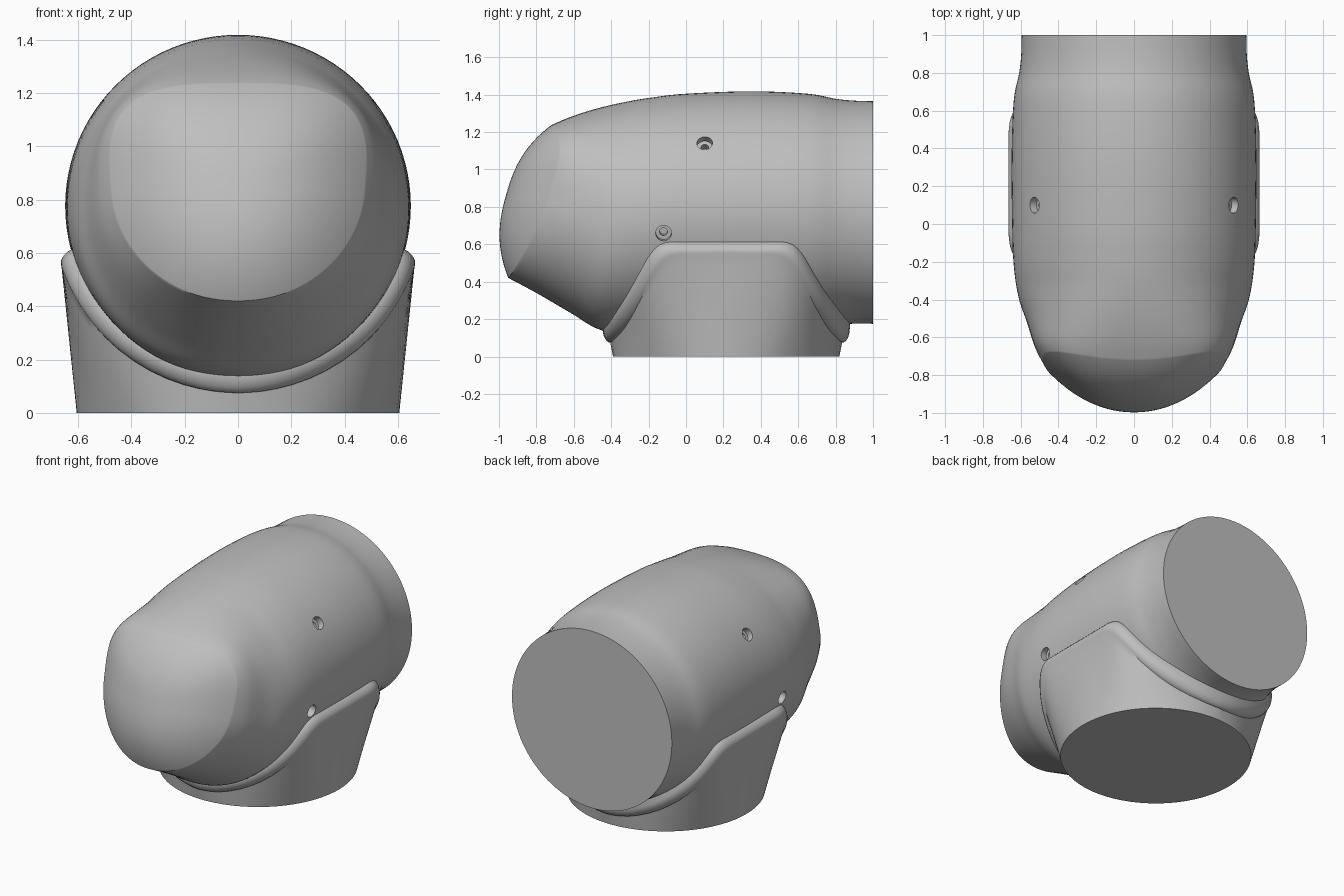
import bpy, bmesh, math
from mathutils import Vector

cube = bpy.data.objects.get("Cube")
if cube:
    bpy.data.objects.remove(cube, do_unlink=True)

SEG = 96
AXIS_Z = 0.775   # height of the tube axis
BASE_Y = 0.215   # centre of the round foot

grey = bpy.data.materials.new("plain_grey")
grey.use_nodes = True
grey.diffuse_color = (0.52, 0.52, 0.52, 1)
grey.node_tree.nodes["Principled BSDF"].inputs["Base Color"].default_value = grey.diffuse_color


def spline(points, u):
    """Smooth curve through rows of numbers, u from 0 to 1."""
    last = len(points) - 1
    i = min(int(u * last), last - 1)
    t = u * last - i
    rows = [points[max(0, min(last, i + k))] for k in (-1, 0, 1, 2)]
    return [0.5 * (2 * b + (c - a) * t + (2 * a - 5 * b + 4 * c - d) * t ** 2
                   + (3 * b - a - 3 * c + d) * t ** 3) for a, b, c, d in zip(*rows)]


def loft(name, rings, close_start, close_end):
    bm = bmesh.new()
    loops = [[bm.verts.new(p) for p in ring] for ring in rings]
    for a, b in zip(loops, loops[1:]):
        for i in range(SEG):
            j = (i + 1) % SEG
            bm.faces.new((a[i], a[j], b[j], b[i]))
    if close_start:
        bm.faces.new(loops[0][::-1])
    if close_end:
        bm.faces.new(loops[-1])
    bmesh.ops.recalc_face_normals(bm, faces=bm.faces)
    mesh = bpy.data.meshes.new(name)
    bm.to_mesh(mesh)
    bm.free()
    mesh.materials.append(grey)
    obj = bpy.data.objects.new(name, mesh)
    bpy.context.collection.objects.link(obj)
    return obj


def activate(obj):
    bpy.ops.object.select_all(action='DESELECT')
    obj.select_set(True)
    bpy.context.view_layer.objects.active = obj


def smooth(obj):
    activate(obj)
    bpy.ops.object.shade_smooth_by_angle(angle=math.radians(35))


# Main body sections: bottom y, z, top y, z, half width, top squareness, side sweep
sections = [
    (1.0, .175, 1.0, 1.365, .595, 2, 0),
    (.9, .176, .9, 1.368, .597, 2, 0),
    (.8, .165, .8, 1.378, .608, 2, 0),
    (.65, .14, .65, 1.405, .637, 2, 0),
    (.35, .135, .35, 1.418, .648, 2, 0),
    (0, .135, 0, 1.405, .645, 2, 0),
    (-.25, .135, -.18, 1.385, .637, 2, 0),
    (-.45, .14, -.32, 1.362, .612, 2.05, 0),
    (-.62, .235, -.48, 1.325, .567, 2.3, .03),
    (-.8, .34, -.62, 1.28, .525, 2.7, .06),
    (-.95, .42, -.72, 1.237, .475, 3.2, .09),
]


def body_ring(row, scale=1.0, bulge=0.0):
    yb, zb, yt, zt, w, n, sweep = row
    low, high = Vector((0, yb, zb)), Vector((0, yt, zt))
    mid, half = (low + high) / 2, (high - low) / 2
    normal = Vector((0, -half.z, half.y)).normalized()
    ring = []
    for i in range(SEG):
        a = math.tau * i / SEG
        c, s = math.cos(a), math.sin(a)
        p = 2 / (n if s > 0 else 2.1 if n > 2.1 else n)
        t = math.copysign(abs(s) ** p, s)
        x = math.copysign(abs(c) ** p, c) * (1 + .06 * (n - 2) * t)
        pos = mid + half * t * scale + normal * bulge
        ring.append((x * w * scale, pos.y + sweep * (x * scale) ** 2, pos.z))
    return ring


rings = [body_ring(spline(sections, k / 60)) for k in range(61)]
# Domed front face
for k in range(1, 21):
    s = math.cos(k / 20 * math.pi / 2 * .985)
    rings.append(body_ring(sections[-1], s, .132 * (1 - s ** 2.5)))
body = loft("main_body", rings, True, True)


# Countersunk screw holes, two on each side
def cut(location, direction, radius, depth):
    bpy.ops.mesh.primitive_cylinder_add(vertices=32, radius=radius, depth=depth,
                                        location=location)
    tool = bpy.context.object
    tool.rotation_euler = direction.to_track_quat('Z', 'Y').to_euler()
    tool.data.materials.append(grey)
    tool.hide_render = True
    activate(body)
    mod = body.modifiers.new("hole", 'BOOLEAN')
    mod.operation, mod.solver, mod.object = 'DIFFERENCE', 'EXACT', tool
    bpy.ops.object.modifier_apply(modifier=mod.name)
    bpy.data.objects.remove(tool, do_unlink=True)


for side in (1, -1):
    for y, z in ((.1, 1.14), (-.12, .66)):
        rise = z - AXIS_Z
        out = Vector((side * math.sqrt(.64 ** 2 - rise ** 2), 0, rise))
        surface = Vector((0, y, AXIS_Z)) + out
        cut(surface, out, .042, .08)
        cut(surface, out, .021, .16)
smooth(body)

# Saddle foot: contours given as (distance along tube, degrees round the tube)
rim_top = [(0, 75.5), (.2, 75.5), (.33, 75), (.4, 70), (.46, 60), (.52, 48),
           (.6, 30), (.65, 12), (.66, 0)]
rim_low = [(0, 71), (.18, 71), (.28, 70.5), (.35, 66), (.41, 57), (.47, 45),
           (.54, 28), (.6, 12), (.62, 0)]


def saddle_ring(radius, blend):
    ring = []
    for i in range(SEG):
        quarter, step = divmod(i, SEG // 4)
        u = step / (SEG // 4)
        if quarter % 2:
            u = 1 - u
        sx = 1 if quarter in (0, 3) else -1
        sy = 1 if quarter < 2 else -1
        d0, a0 = spline(rim_low, u)
        d1, a1 = spline(rim_top, u)
        d = d0 + (d1 - d0) * blend
        a = math.radians(a0 + (a1 - a0) * blend)
        ring.append(Vector((sx * radius * math.sin(a), BASE_Y + sy * d,
                            AXIS_Z - radius * math.cos(a))))
    return ring


lower = saddle_ring(.70, 0)
floor = []
for p in lower:
    flat = Vector((p.x, p.y - BASE_Y, 0)).normalized() * .605
    floor.append(flat + Vector((0, BASE_Y, 0)))
walls = [[a.lerp(b, k / 8) for a, b in zip(floor, lower)] for k in range(9)]
rim = [saddle_ring(r, b) for r, b in ((.699, .2), (.693, .45), (.68, .7),
                                      (.662, .9), (.642, 1), (.58, 1.05))]
foot = loft("saddle_foot", walls + rim, True, False)
smooth(foot)
